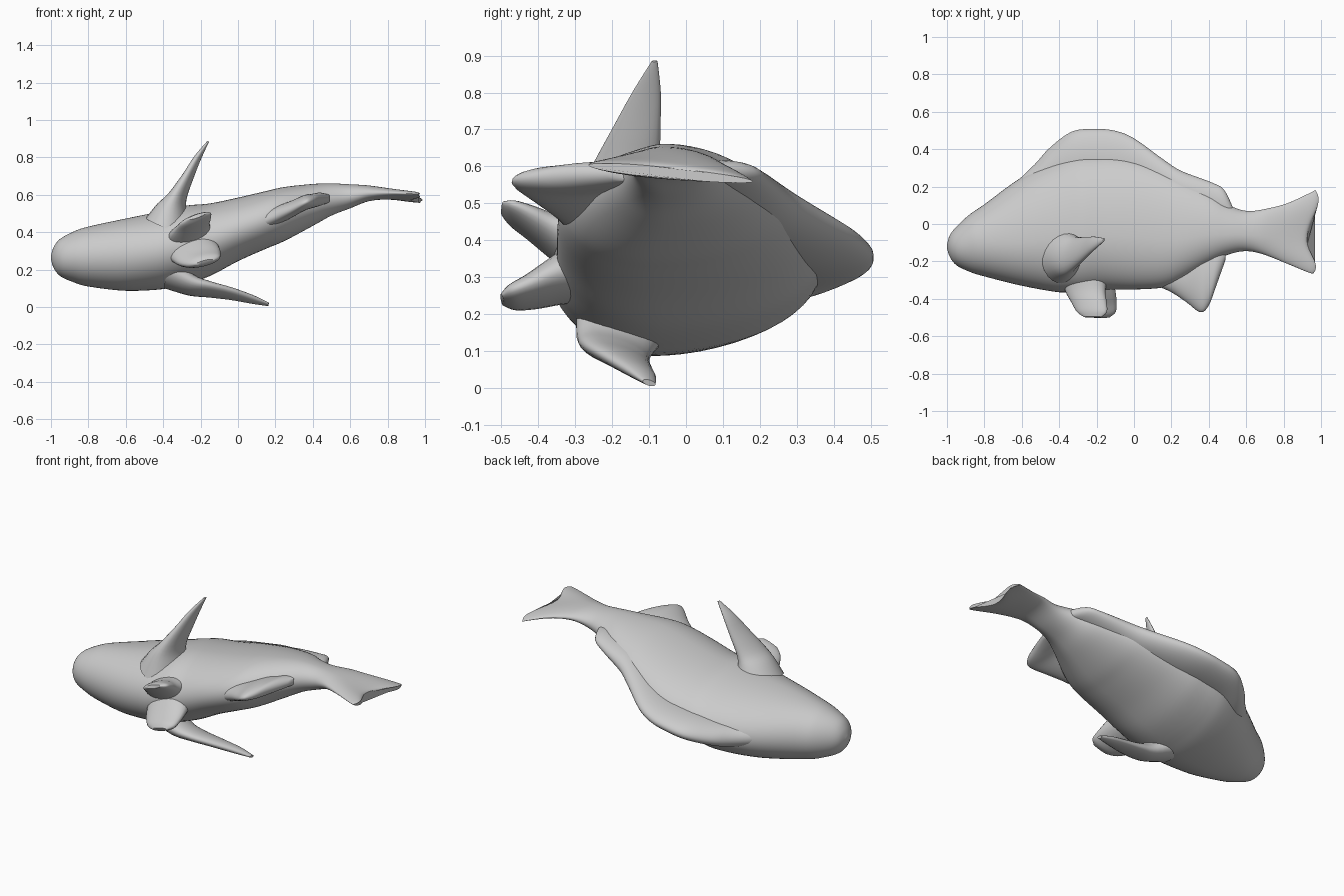
import bpy
import bmesh
import math
from mathutils import Vector

cube = bpy.data.objects.get("Cube")
if cube:
    bpy.data.objects.remove(cube, do_unlink=True)

grey = bpy.data.materials.new("plain grey")
grey.use_nodes = True
colour = (0.6, 0.6, 0.6, 1)
grey.diffuse_color = colour
grey.node_tree.nodes["Principled BSDF"].inputs["Base Color"].default_value = colour


def smooth_rows(rows, steps):
    """Pass a soft curve through every column of a station table."""
    result = []
    last = len(rows) - 1
    for i in range(last):
        a, b, c, d = (rows[max(0, min(last, i + k))] for k in (-1, 0, 1, 2))
        for s in range(steps):
            t = s / steps
            row = []
            for p, q, r, e in zip(a, b, c, d):
                lo, hi = sorted((q, r))
                value = q + t * (r - p) / 2 + t * t * (p - 2.5 * q + 2 * r - e / 2)
                value += t ** 3 * (1.5 * (q - r) + (e - p) / 2)
                margin = (hi - lo) * 0.1
                row.append(min(max(value, lo - margin), hi + margin))
            result.append(row)
    return result + [rows[-1]]


def skin(name, rings):
    """Skin closed rings of points into one smooth capped object."""
    bm = bmesh.new()
    loops = [[bm.verts.new(p) for p in ring] for ring in rings]
    for one, two in zip(loops, loops[1:]):
        for j in range(len(one)):
            k = (j + 1) % len(one)
            bm.faces.new((one[j], one[k], two[k], two[j]))
    bm.faces.new(loops[0])
    bm.faces.new(loops[-1])
    bmesh.ops.recalc_face_normals(bm, faces=bm.faces)
    mesh = bpy.data.meshes.new(name)
    bm.to_mesh(mesh)
    bm.free()
    mesh.materials.append(grey)
    obj = bpy.data.objects.new(name, mesh)
    bpy.context.collection.objects.link(obj)
    bpy.ops.object.select_all(action="DESELECT")
    obj.select_set(True)
    bpy.context.view_layer.objects.active = obj
    bpy.ops.object.shade_smooth_by_angle(angle=math.radians(50))


def circle(count):
    for j in range(count):
        angle = math.tau * j / count
        yield math.cos(angle), math.sin(angle)


def body(name, rows, steps=5, count=56, widest=-.1):
    """Rows along x: position, belly, back, height, half thickness."""
    rings = []
    for x, low, high, z, thick in smooth_rows(rows, steps):
        mid = max(low + (high - low) * 0.4, min((low + high) / 2, widest))
        fork = max(0, (x - 0.72) / 0.21)
        ring = []
        for c, s in circle(count):
            y = mid + c * (high - mid if c > 0 else mid - low)
            # The tail blade is forked with round lobes and slightly twisted
            reach = (0.075 if c > 0 else 0.058) * (2.6 * c * c - 2 * c ** 4)
            ring.append((x + fork * reach, y, z + s * thick - 0.1 * fork * (y + 0.05)))
        rings.append(ring)
    skin(name, rings)


def keel(name, rows, steps=4, count=40):
    """Rows along x: position, lower edge, upper edge, height, half thickness."""
    skin(name, [[(x, (low + high) / 2 + c * (high - low) / 2, z + s * thick)
                 for c, s in circle(count)]
                for x, low, high, z, thick in smooth_rows(rows, steps)])


def blade(name, rows, chord, steps=4, count=24):
    """Rows from root to tip: centre, half chord, half thickness."""
    chord = Vector(chord).normalized()
    path = Vector(rows[-1][:3]) - Vector(rows[0][:3])
    side = chord.cross(path).normalized()
    rings = []
    for x, y, z, wide, thick in smooth_rows(rows, steps):
        centre = Vector((x, y, z))
        rings.append([centre + chord * c * wide + side * s * thick for c, s in circle(count)])
    skin(name, rings)


# Body and forked tail
body("body_and_tail", [
    (-1, -.13, -.11, .265, .01),
    (-.985, -.175, -.06, .265, .057),
    (-.95, -.22, -.015, .265, .1),
    (-.88, -.255, .05, .268, .135),
    (-.8, -.28, .105, .27, .16),
    (-.6, -.33, .25, .28, .193),
    (-.4, -.365, .345, .305, .209),
    (-.28, -.365, .37, .332, .21),
    (-.15, -.35, .37, .36, .194),
    (0, -.35, .345, .415, .17),
    (.15, -.34, .295, .466, .154),
    (.25, -.305, .25, .498, .144),
    (.4, -.215, .175, .546, .112),
    (.5, -.165, .105, .575, .086),
    (.6, -.145, .07, .592, .064),
    (.7, -.165, .08, .608, .042),
    (.8, -.21, .11, .604, .03),
    (.9, -.258, .165, .588, .023),
    (.925, -.264, .182, .582, .015),
])

# Long dorsal fin
keel("dorsal_fin", [
    (-.64, .08, .215, .285, .05),
    (-.53, .12, .32, .289, .06),
    (-.45, .15, .408, .302, .062),
    (-.33, .16, .495, .333, .062),
    (-.2, .17, .508, .356, .06),
    (-.1, .17, .498, .377, .058),
    (0, .14, .458, .41, .058),
    (.15, .1, .35, .471, .06),
    (.25, .06, .285, .512, .06),
    (.4, .03, .228, .558, .045),
    (.48, .02, .185, .583, .033),
    (.53, .02, .085, .588, .02),
])

# Anal fin
keel("anal_fin", [
    (.12, -.33, -.25, .455, .04),
    (.2, -.365, -.2, .487, .048),
    (.28, -.418, -.16, .52, .046),
    (.355, -.472, -.14, .557, .042),
    (.4, -.435, -.13, .568, .038),
    (.44, -.33, -.12, .577, .035),
    (.49, -.19, -.1, .58, .02),
])

# Pectoral fins, one on each flank
blade("upper_pectoral_fin", [
    (-.37, -.17, .43, .15, .13),
    (-.352, -.17, .52, .12, .085),
    (-.325, -.165, .59, .098, .048),
    (-.267, -.135, .7, .068, .028),
    (-.215, -.107, .8, .04, .018),
    (-.16, -.085, .885, .008, .005),
], (.25, 1, 0))
blade("lower_pectoral_fin", [
    (-.37, -.17, .19, .13, .09),
    (-.25, -.195, .118, .105, .052),
    (-.15, -.19, .094, .095, .036),
    (-.04, -.165, .072, .075, .028),
    (.08, -.125, .04, .045, .02),
    (.163, -.1, .014, .018, .008),
], (0, 1, -.3))

# Pair of pelvic fins under the belly
blade("upper_pelvic_fin", [
    (-.265, -.28, .38, .13, .08),
    (-.26, -.36, .413, .113, .05),
    (-.24, -.42, .447, .1, .036),
    (-.225, -.47, .473, .085, .024),
    (-.22, -.497, .486, .05, .01),
], (1, 0, .35))
blade("lower_pelvic_fin", [
    (-.255, -.28, .315, .14, .08),
    (-.227, -.36, .285, .132, .057),
    (-.207, -.42, .26, .117, .042),
    (-.187, -.47, .245, .092, .03),
    (-.177, -.498, .239, .05, .012),
], (1, 0, .25))
